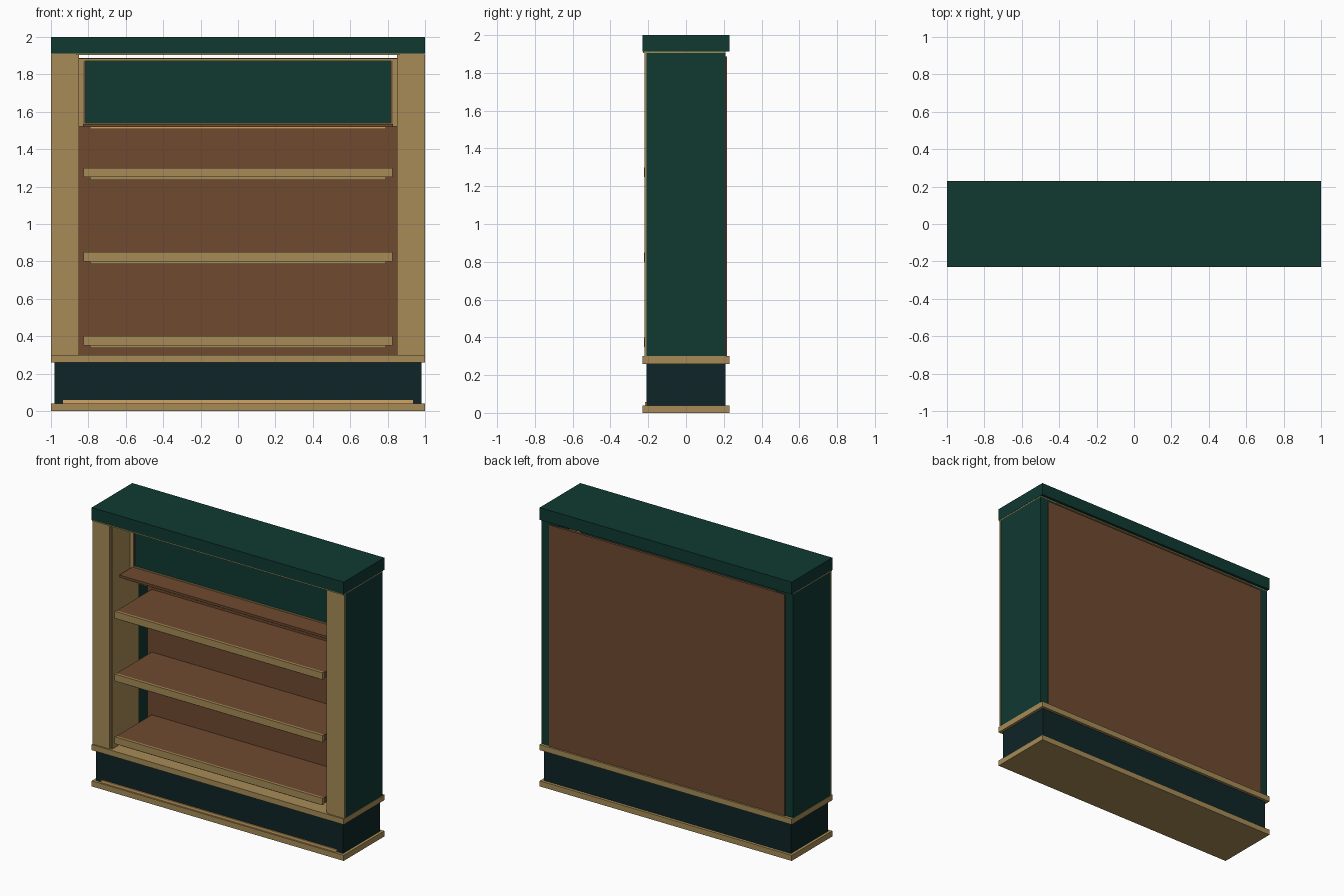
import bpy

cube = bpy.data.objects.get("Cube")
if cube:
    bpy.data.objects.remove(cube, do_unlink=True)


def material(name, rgb):
    m = bpy.data.materials.new(name)
    m.use_nodes = True
    col = (*rgb, 1)
    m.diffuse_color = col
    m.node_tree.nodes["Principled BSDF"].inputs["Base Color"].default_value = col
    return m


green = material("dark green paint", (0.005, 0.041, 0.031))
navy = material("blackish teal paint", (0.0045, 0.018, 0.02))
gold = material("antique gold", (0.385, 0.26, 0.094))
wood = material("brown wood", (0.16, 0.069, 0.03))
glow = material("pale amber strip", (0.65, 0.37, 0.12))


def box(name, x, y, z, mat):
    """Box from (low, high) ranges on each axis."""
    bpy.ops.mesh.primitive_cube_add(size=1, location=[sum(r) / 2 for r in (x, y, z)])
    ob = bpy.context.object
    ob.name = name
    ob.scale = [r[1] - r[0] for r in (x, y, z)]
    bpy.ops.object.transform_apply(location=False, rotation=False, scale=True)
    ob.data.materials.append(mat)
    return ob


def wide(name, half, y, z, mat):
    """Box centred on x = 0."""
    return box(name, (-half, half), y, z, mat)


def pair(name, x, y, z, mat):
    """The same box on the left and right sides."""
    box("left_" + name, x, y, z, mat)
    box("right_" + name, (-x[1], -x[0]), y, z, mat)


FULL = (-0.23, 0.23)

# Plinth and ledge
wide("foot_trim", 1, FULL, (0, 0.04), gold)
wide("plinth", 0.98, (-0.21, 0.21), (0.04, 0.26), navy)
wide("plinth_strip", 0.935, (-0.218, -0.21), (0.04, 0.058), glow)
wide("base_ledge", 1, FULL, (0.26, 0.3), gold)

# Side walls with front pilasters, beads and inner lining
pair("side_wall", (0.86, 0.998), (-0.21, 0.21), (0.3, 1.905), green)
pair("pilaster", (0.867, 1), (-0.22, -0.21), (0.3, 1.905), gold)
pair("bead", (0.857, 0.867), (-0.215, -0.2), (0.3, 1.905), gold)
pair("side_lining", (0.85, 0.861), (-0.21, 0.09), (0.3, 1.905), gold)

# Back
wide("back_panel", 0.935, (0.2, 0.217), (0.3, 1.888), wood)

# Cornice
wide("cornice_trim", 0.998, (-0.228, 0.21), (1.904, 1.912), gold)
wide("cornice", 1, FULL, (1.912, 2), green)

# Shelves with front lips and strips below
for i, top in enumerate((0.4, 0.85, 1.3)):
    wide(f"shelf_{i + 1}", 0.825, (-0.21, 0.2), (top - 0.045, top - 0.004), wood)
    wide(f"shelf_lip_{i + 1}", 0.826, (-0.222, -0.205), (top - 0.05, top), gold)
    wide(f"shelf_strip_{i + 1}", 0.79, (-0.2, -0.18), (top - 0.064, top - 0.045), gold)

# Upper display shelf with recessed framed panel
wide("top_shelf", 0.83, (-0.16, 0.2), (1.518, 1.535), wood)
wide("top_shelf_strip", 0.79, (-0.15, -0.13), (1.508, 1.518), glow)
wide("display_panel", 0.822, (0, 0.02), (1.53, 1.875), green)
wide("panel_top_frame", 0.84, (-0.01, 0.02), (1.872, 1.885), gold)
wide("panel_bottom_frame", 0.822, (-0.01, 0), (1.535, 1.541), gold)
pair("panel_side_frame", (0.826, 0.85), (-0.01, 0.02), (1.522, 1.885), gold)
pair("panel_side_bead", (0.818, 0.826), (-0.008, 0.02), (1.53, 1.872), wood)
